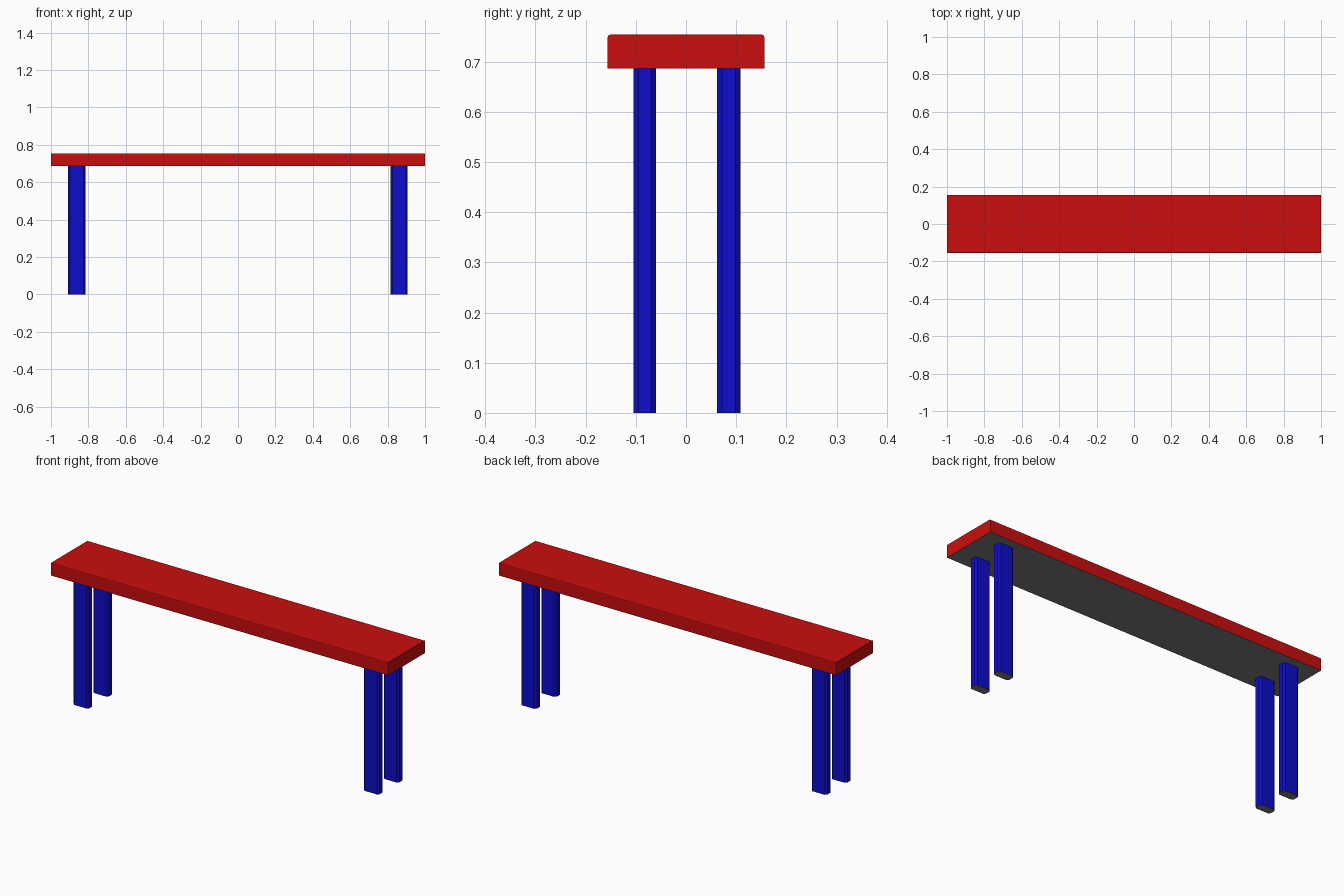
import bpy
import bmesh

cube = bpy.data.objects.get("Cube")
if cube:
    bpy.data.objects.remove(cube, do_unlink=True)


def make_material(name, color):
    mat = bpy.data.materials.new(name)
    mat.use_nodes = True
    mat.diffuse_color = color
    mat.node_tree.nodes["Principled BSDF"].inputs["Base Color"].default_value = color
    return mat


red = make_material("red paint", (0.6, 0.004, 0.004, 1))
blue = make_material("blue paint", (0.004, 0.004, 0.6, 1))
grey = make_material("bare grey underside", (0.2, 0.2, 0.2, 1))


def make_block(name, low, high, paint, bevel, choose_edge, segments=1):
    """Box between two corners with chosen edges bevelled and a grey underside."""
    bm = bmesh.new()
    bmesh.ops.create_cube(bm, size=1)
    for v in bm.verts:
        for i in range(3):
            v.co[i] = high[i] if v.co[i] > 0 else low[i]
    edges = [e for e in bm.edges if choose_edge(e.verts[0].co, e.verts[1].co)]
    bmesh.ops.bevel(bm, geom=edges, offset=bevel, segments=segments,
                    profile=0.5, affect='EDGES')
    bm.normal_update()
    for f in bm.faces:
        f.material_index = 1 if f.normal.z < -0.9 else 0
    mesh = bpy.data.meshes.new(name)
    bm.to_mesh(mesh)
    bm.free()
    mesh.materials.append(paint)
    mesh.materials.append(grey)
    obj = bpy.data.objects.new(name, mesh)
    bpy.context.collection.objects.link(obj)
    return obj


SEAT_BOTTOM, SEAT_TOP = 0.686, 0.754

# Seat plank with softened long top edges
make_block("seat", (-1, -0.156, SEAT_BOTTOM), (1, 0.156, SEAT_TOP), red, 0.005,
           lambda a, b: min(a.z, b.z) > 0.7 and abs(a.x - b.x) > 1, segments=2)

# Four legs with chamfered upright corners
for side, x0, x1 in (("right", -0.908, -0.816), ("left", 0.815, 0.907)):
    for end, y0, y1 in (("front", -0.105, -0.06), ("back", 0.062, 0.109)):
        make_block(f"{end}_{side}_leg", (x0, y0, 0), (x1, y1, SEAT_BOTTOM), blue, 0.01,
                   lambda a, b: abs(a.z - b.z) > 0.5)
